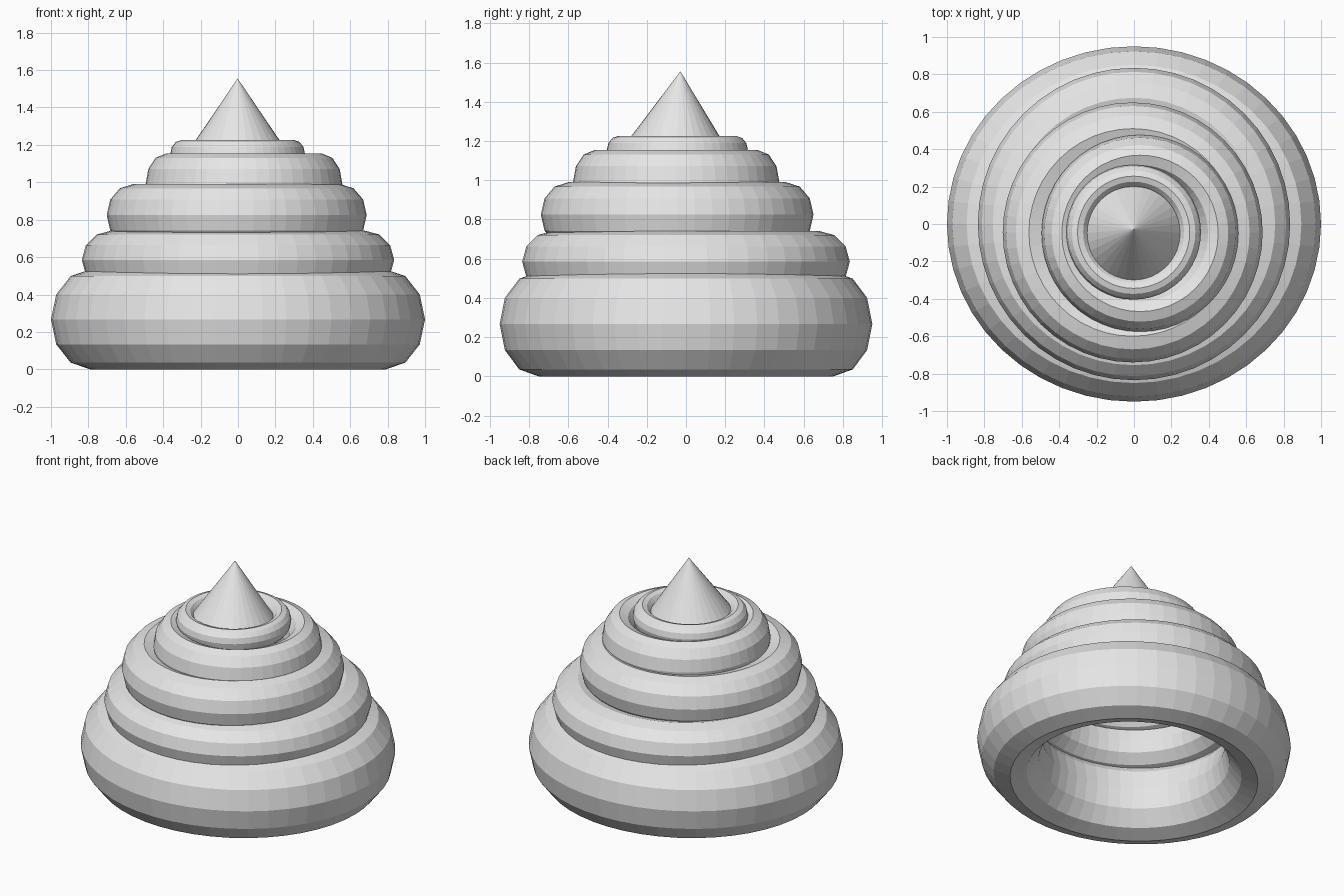
import bpy
import bmesh
from math import cos, sin, tau, radians
from mathutils import Vector

cube = bpy.data.objects.get("Cube")
if cube:
    bpy.data.objects.remove(cube, do_unlink=True)

# One plain grey for the whole model
grey = bpy.data.materials.new("light_grey")
grey.use_nodes = True
colour = (0.8, 0.8, 0.8, 1)
grey.diffuse_color = colour
grey.node_tree.nodes["Principled BSDF"].inputs["Base Color"].default_value = colour


def finish(obj, name):
    obj.name = name
    obj.data.name = name
    obj.data.materials.append(grey)
    return obj


def coil(name, centre, ring, tube, height, depth=1.0):
    """Flat-faced ring: tube radius, vertical half height, y squash."""
    bpy.ops.mesh.primitive_torus_add(
        major_segments=48, minor_segments=12,
        major_radius=ring, minor_radius=tube, location=centre)
    obj = finish(bpy.context.object, name)
    for v in obj.data.vertices:
        v.co.y *= depth
        v.co.z *= height / tube
    for p in obj.data.polygons:
        p.use_smooth = False
    return obj


# Stacked coils, bottom to top
coil("base_coil", (0, 0, 0.267), 0.79, 0.21, 0.267, 0.95)
coil("second_coil", (0, 0, 0.585), 0.675, 0.16, 0.157)
coil("third_coil", (-0.007, -0.045, 0.825), 0.555, 0.14, 0.165)
coil("fourth_coil", (0.032, -0.05, 0.99), 0.418, 0.108, 0.163)
coil("top_coil", (-0.002, -0.044, 1.152), 0.3, 0.06, 0.074)

# Pointed tip, leaning back a little
bpy.ops.mesh.primitive_cone_add(
    vertices=32, radius1=0.268, depth=0.395,
    location=(-0.002, -0.039, 1.358), rotation=(radians(-3), 0, 0))
finish(bpy.context.object, "tip")
